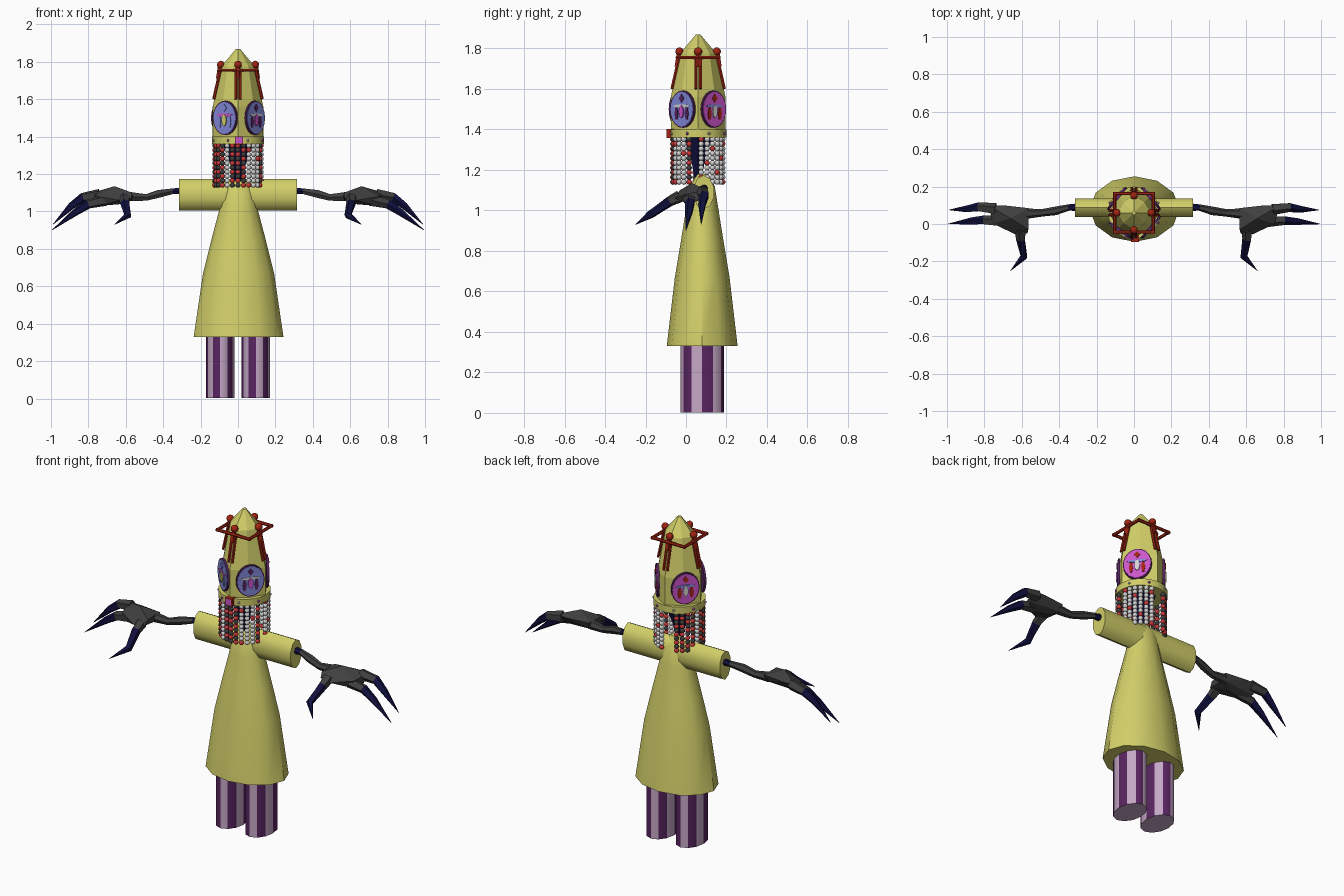
import bpy, bmesh, math
from mathutils import Vector, Matrix

cube = bpy.data.objects.get("Cube")
if cube:
    bpy.data.objects.remove(cube, do_unlink=True)


def material(name, r, g, b):
    m = bpy.data.materials.new(name)
    m.use_nodes = True
    m.diffuse_color = (r, g, b, 1)
    m.node_tree.nodes["Principled BSDF"].inputs["Base Color"].default_value = (r, g, b, 1)
    return m


YELLOW = material("yellow cloth", .64, .62, .14)
PURPLE = material("dark purple", .1, .018, .12)
LILAC = material("pale lilac", .56, .39, .56)
CHARCOAL = material("charcoal", .05, .05, .05)
NAVY = material("navy", .005, .005, .05)
RED = material("deep red", .36, .018, .006)
BEAD_RED = material("bead red", .6, .04, .04)
WHITE = material("bead white", .65, .65, .65)
BLUE = material("slate blue", .22, .25, .7)
MAGENTA = material("magenta", .6, .09, .6)


def finish(name, bm, *mats, smooth=0):
    bmesh.ops.recalc_face_normals(bm, faces=bm.faces)
    mesh = bpy.data.meshes.new(name)
    bm.to_mesh(mesh)
    bm.free()
    for m in mats:
        mesh.materials.append(m)
    obj = bpy.data.objects.new(name, mesh)
    bpy.context.collection.objects.link(obj)
    if smooth:
        bpy.ops.object.select_all(action="DESELECT")
        obj.select_set(True)
        bpy.context.view_layer.objects.active = obj
        bpy.ops.object.shade_smooth_by_angle(angle=math.radians(smooth))


def skin(bm, rings, rule=None):
    """Bridge rings of points and cap both ends; rule gives (ring, side) -> material."""
    rows = [[bm.verts.new(p) for p in ring] for ring in rings]
    n = len(rows[0])
    for r, (a, b) in enumerate(zip(rows, rows[1:])):
        for k in range(n):
            f = bm.faces.new((a[k], a[(k + 1) % n], b[(k + 1) % n], b[k]))
            f.material_index = rule(r, k) if rule else 0
    bm.faces.new(rows[0]).material_index = rule(0, 1) if rule else 0
    bm.faces.new(rows[-1]).material_index = rule(len(rows) - 2, 1) if rule else 0


def lathe(name, centre, profile, sides, mats, rule=None, smooth=0, diagonal=1):
    """Stacked ellipses of (x radius, y radius, z); diagonal scales every second corner."""
    bm = bmesh.new()
    turns = [(math.tau * k / sides, diagonal if k % 2 else 1) for k in range(sides)]
    skin(bm, [[(centre[0] + d * rx * math.cos(t), centre[1] + d * ry * math.sin(t), z)
               for t, d in turns] for rx, ry, z in profile], rule)
    finish(name, bm, *mats, smooth=smooth)


def tube(bm, path, radii, sides=6, rule=None):
    """Tapered tube along a path."""
    pts = [Vector(p) for p in path]
    rings = []
    for i, p in enumerate(pts):
        d = (pts[min(i + 1, len(pts) - 1)] - pts[max(i - 1, 0)]).normalized()
        side = d.cross(Vector((0, 0, 1)) if abs(d.z) < .9 else Vector((0, 1, 0))).normalized()
        up = side.cross(d)
        rings.append([p + radii[i] * (side * math.cos(math.tau * k / sides)
                                      + up * math.sin(math.tau * k / sides)) for k in range(sides)])
    skin(bm, rings, rule)


def ball(bm, pos, radius, index=0, detail=2):
    made = bmesh.ops.create_icosphere(bm, subdivisions=detail, radius=radius,
                                      matrix=Matrix.Translation(pos))
    for f in {f for v in made["verts"] for f in v.link_faces}:
        f.material_index = index


HEAD_Y, BODY_Y = .06, .08

# Robe, sleeves and legs
lathe("robe", (.003, BODY_Y),
      [(.24, .175, .33), (.19, .135, .67), (.145, .105, .85), (.1, .078, 1.02),
       (.085, .062, 1.12), (.035, .025, 1.18)], 12, [YELLOW], smooth=40)

bm = bmesh.new()
skin(bm, [[(x, .087 + .053 * math.cos(math.tau * (k + .5) / 10),
            1.09 + .084 * math.sin(math.tau * (k + .5) / 10)) for k in range(10)]
          for x in (-.315, .315)])
finish("sleeves", bm, YELLOW, smooth=50)

for label, s in (("left", 1), ("right", -1)):
    lathe(label + "_leg", (s * .095, BODY_Y), [(.076, .108, .003), (.076, .108, .36)], 12,
          [PURPLE, LILAC], lambda r, k: k % 2, smooth=50)

# Hood, collar and neck
lathe("hood", (0, HEAD_Y),
      [(.135, .135, 1.38), (.135, .135, 1.56), (.09, .09, 1.775), (.012, .012, 1.868)],
      8, [YELLOW], diagonal=.88)
lathe("collar", (0, HEAD_Y), [(.14, .14, 1.36), (.14, .14, 1.4)], 16, [YELLOW], smooth=40)
lathe("neck", (0, HEAD_Y), [(.02, .02, 1.16), (.04, .04, 1.25), (.085, .085, 1.37)], 6, [NAVY])

# Collar jewel and studs
bm = bmesh.new()
bmesh.ops.create_cube(bm, size=.044, matrix=Matrix.Translation((.005, -.074, 1.38)))
for f in bm.faces:
    f.normal_update()
front = [f for f in bm.faces if f.normal.y < -.9]
bmesh.ops.inset_region(bm, faces=front, thickness=.006)
front[0].material_index = 1
finish("collar_jewel", bm, RED, MAGENTA)
bm = bmesh.new()
for k in range(8):
    a = math.tau * (k + .5) / 8
    ball(bm, (.14 * math.cos(a), HEAD_Y + .14 * math.sin(a), 1.38), .008, k % 2, 1)
finish("collar_studs", bm, WHITE, MAGENTA)


# Bead curtain: dark and red on one side, white on the other, open at the back
def bead_colour(deg, s, row):
    striped = 2 if s % 5 == 2 else (row + s // 2) % 2
    pale = 1 if (s * 3 + row) % 8 == 0 else 2
    if 115 < deg < 275:
        return striped
    if 275 < deg < 345:
        return pale if s % 2 else striped
    return pale


bm = bmesh.new()
strands = 26
for s in range(strands):
    deg = 360 * (s + .5) / strands
    if 85 < deg < 116 or 345 < deg < 354:
        continue
    a = math.radians(deg)
    for row in range(10):
        ball(bm, (.125 * math.cos(a), HEAD_Y + .125 * math.sin(a), 1.352 - row * .0235),
             .0138, bead_colour(deg, s, row))
finish("bead_curtain", bm, CHARCOAL, BEAD_RED, WHITE, smooth=60)

# Crown of rods and balls around the hood
bm = bmesh.new()
for q in range(4):
    turn = Matrix.Translation((0, HEAD_Y, 0)) @ Matrix.Rotation(q * math.pi / 2, 4, "Z")
    place = lambda *p: turn @ Vector(p)
    tube(bm, [place(.103, -.11, 1.755), place(.103, .11, 1.755)], [.009, .009])
    for t in (-.012, .012):
        tube(bm, [place(.094, t, 1.76), place(.13, t, 1.6)], [.008, .008])
    tube(bm, [place(.094, 0, 1.78), place(.105, 0, 1.71)], [.013, .013])
    ball(bm, place(.092, 0, 1.785), .021)
finish("crown", bm, RED, smooth=50)


# Oval medallions on the four flanks of the hood
def medallion(name, angle, ground, figure, nose, bar):
    a = math.radians(angle)
    out = Vector((math.cos(a), math.sin(a), 0))
    across = Vector((-math.sin(a), math.cos(a), 0))
    base = Vector((0, HEAD_Y, 1.5))

    def oval(bm, u, v, ru, rv, near, far, index, n=20):
        skin(bm, [[base + out * d + across * (u + ru * math.cos(math.tau * k / n))
                   + Vector((0, 0, v + rv * math.sin(math.tau * k / n))) for k in range(n)]
                  for d in (near, far)], lambda r, k: index)

    bm = bmesh.new()
    oval(bm, 0, 0, .078, .092, .112, .123, 0)
    oval(bm, 0, 0, .072, .086, .118, .126, 1)
    oval(bm, 0, .016, .055, .008, .12, .129, 4, 8)
    oval(bm, 0, -.012, .015, .032, .12, .133, 3, 8)
    oval(bm, 0, .054, .016, .02, .12, .131, 2, 4)
    for u in (-1, 1):
        oval(bm, u * .033, -.022, .011, .034, .12, .13, 2, 6)
    finish(name, bm, PURPLE, ground, figure, nose, bar)


medallion("medallion_front_left", -40, BLUE, PURPLE, MAGENTA, WHITE)
medallion("medallion_front_right", -125, BLUE, BLUE, YELLOW, MAGENTA)
medallion("medallion_back_left", 40, MAGENTA, RED, WHITE, BLUE)
medallion("medallion_back_right", 140, MAGENTA, RED, WHITE, BLUE)

# Clawed arms, modelled on the left and mirrored
palm_points = [(.565, .085, 1.1), (.565, .07, 1.06), (.565, -.03, 1.1), (.57, -.05, 1.07),
               (.635, -.055, 1.06), (.66, .03, 1.135), (.7, .1, 1.1), (.78, .1, 1.1),
               (.77, .065, 1.05), (.75, .0, 1.08), (.74, .015, 1.03), (.62, .03, 1.04)]
fingers = {
    "outer": [(.74, .08, 1.09), (.83, .09, 1.075), (.89, .08, 1.03), (.99, .075, .93)],
    "inner": [(.71, .015, 1.06), (.8, .02, 1.04), (.87, .015, .995), (.995, .0, .9)],
    "thumb": [(.605, -.03, 1.07), (.605, -.08, 1.045), (.588, -.175, .98), (.66, -.25, .93)],
}
for label, s in (("left", 1), ("right", -1)):
    flip = lambda path: [(s * x, y, z) for x, y, z in path]
    bm = bmesh.new()
    tube(bm, flip([(.3, .09, 1.11), (.35, .088, 1.108), (.42, .07, 1.095), (.49, .06, 1.075),
                   (.58, .055, 1.08)]), [.02, .017, .023, .02, .028], 6, lambda r, k: r == 0)
    finish(label + "_arm", bm, CHARCOAL, NAVY)
    bm = bmesh.new()
    for p in flip(palm_points):
        bm.verts.new(p)
    bmesh.ops.convex_hull(bm, input=bm.verts)
    finish(label + "_palm", bm, CHARCOAL)
    for finger, path in fingers.items():
        bm = bmesh.new()
        tube(bm, flip(path), [.032, .026, .02, .001], 5, lambda r, k: int(r > 0))
        finish(label + "_" + finger + "_claw", bm, CHARCOAL, NAVY)
